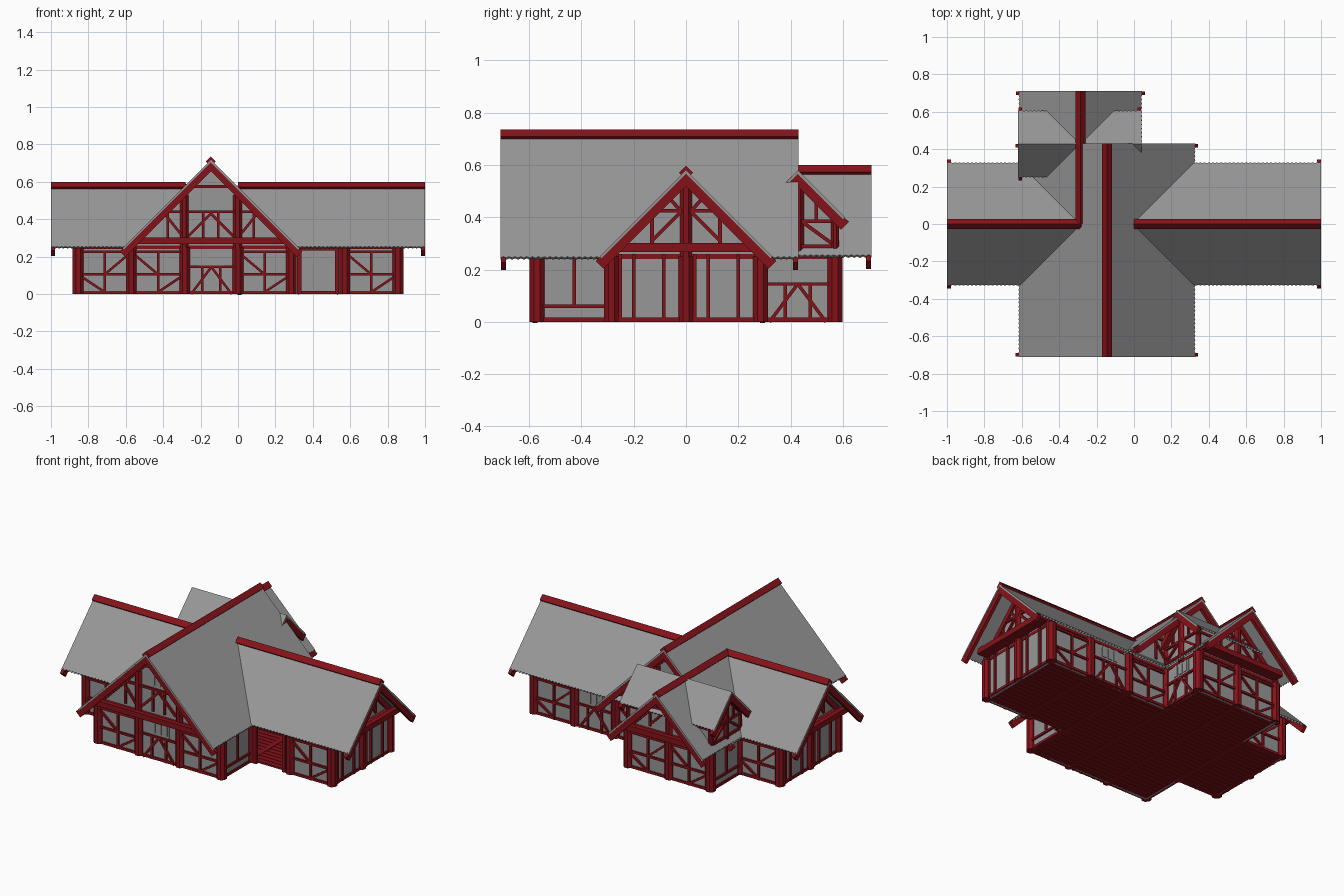
import bpy, bmesh, math
from mathutils import Vector as V
from collections import defaultdict

if "Cube" in bpy.data.objects:
    bpy.data.objects.remove(bpy.data.objects["Cube"])

red = bpy.data.materials.new("red_timber")
red.diffuse_color = (0.235, 0.006, 0.01, 1)
red.use_nodes = True
red.node_tree.nodes["Principled BSDF"].inputs["Base Color"].default_value = red.diffuse_color
grey = bpy.data.materials.new("grey_plaster")
grey.diffuse_color = (0.31, 0.31, 0.31, 1)
grey.use_nodes = True
grey.node_tree.nodes["Principled BSDF"].inputs["Base Color"].default_value = grey.diffuse_color
parts = defaultdict(bmesh.new)
Z = V((0, 0, 1))
U = 0.285                      # bay width


def beam(name, a, b, w, t, n):
    """Box from a to b, w wide across the plane with normal n, t thick along n."""
    bm, d = parts[name], (b - a).normalized()
    s = d.cross(n).normalized()
    vs = [bm.verts.new(p + s * i * w / 2 + n * j * t / 2)
          for p in (a, b) for i, j in ((-1, -1), (1, -1), (1, 1), (-1, 1))]
    for f in ((3, 2, 1, 0), (4, 5, 6, 7), (0, 1, 5, 4), (1, 2, 6, 5), (2, 3, 7, 6), (3, 0, 4, 7)):
        bm.faces.new([vs[i] for i in f])


def prism(name, pts, off):
    """Extrude a flat outline along off."""
    bm = parts[name]
    f = bm.faces.new([bm.verts.new(p) for p in pts])
    r = bmesh.ops.extrude_face_region(bm, geom=[f])
    bmesh.ops.translate(bm, vec=off, verts=[v for v in r["geom"] if isinstance(v, bmesh.types.BMVert)])


def post(x, y, z0, z1, r=0.031):
    prism("posts", [V((x + r * math.cos(a), y + r * math.sin(a), z0))
                    for a in [math.pi / 8 + k * math.pi / 4 for k in range(8)]], Z * (z1 - z0))


class Frame:
    """Wall plane: s along, z up, d outward."""
    def __init__(self, x, y, ux, uy):
        self.o, self.u, self.n = V((x, y, 0)), V((ux, uy, 0)).normalized(), V((uy, -ux, 0)).normalized()

    def p(self, s, z, d=0):
        return self.o + self.u * s + Z * z + self.n * d

    def beam(self, name, s0, z0, s1, z1, w=0.016, t=0.02, d=0.008):
        beam(name, self.p(s0, z0, d), self.p(s1, z1, d), w, t, self.n)

    def window(self, s, z):
        # three arched panes on a shallow panel
        self.beam("window_panels", s - 0.068, z, s + 0.068, z, 0.105, 0.012, 0.004)
        for k in (-1, 0, 1):
            c = s + k * 0.042
            arc = [(c + 0.015 * math.cos(a), z + 0.02 + 0.015 * math.sin(a))
                   for a in [i * math.pi / 6 for i in range(7)]]
            arc += [(c - 0.015, z - 0.038), (c + 0.015, z - 0.038)]
            prism("window_panes", [self.p(i, j, 0.01) for i, j in arc], self.n * 0.004)


# timber patterns: lines in bay units across, real height up
PAT = {
    "brace": [(0, .105, 1, .105), (0, .225, 1, .225), (.5, 0, .5, .225), (.5, .105, 1, .225), (0, .105, .5, .01)],
    "mirror": [(0, .105, 1, .105), (0, .225, 1, .225), (.5, 0, .5, .225), (.5, .105, 0, .225), (1, .105, .5, .01)],
    "fan": [(0, .145, 1, .145), (.5, .145, .12, 0), (.5, .145, .88, 0), (.33, 0, .33, .145), (.67, 0, .67, .145)],
    "studs": [(.12, 0, .12, .26), (.3, 0, .3, .26), (.7, 0, .7, .26)],
    "sill": [(0, .06, 1, .06), (.5, .06, .5, .26)],
    "door": [(.15, 0, .15, .25), (.86, 0, .86, .25), (.15, .243, .86, .243)],
}
# outline of the walls in bays, counter-clockwise, with one pattern per bay
WALLS = [((-3, -1), "brace"), ((-2, -1), "sill"), ((-2, -2), "mirror fan mirror"), ((1, -2), "sill"),
         ((1, -1), "door mirror"), ((3, -1), "studs studs"), ((3, 1), "brace fan mirror"),
         ((0, 1), "fan"), ((0, 2), "brace mirror"), ((-2, 2), "sill"), ((-2, 1), "brace"), ((-3, 1), "studs studs")]
for (c, pats), (e, _) in zip(WALLS, WALLS[1:] + WALLS[:1]):
    n = len(pats.split())
    ux, uy = (e[0] - c[0]) / n, (e[1] - c[1]) / n
    for k, pat in enumerate(pats.split()):
        f = Frame((c[0] + ux * k) * U, (c[1] + uy * k) * U, ux, uy)
        post(f.o.x, f.o.y, 0, 0.25)
        f.beam("wall_plates", 0, .25, U, .25, .018, .024, 0)
        if pat == "door":      # open doorway between two wall strips
            f.beam("wall_panels", 0, .13, .04, .13, .26, .014, 0)
            f.beam("wall_panels", .245, .13, U, .13, .26, .014, 0)
        else:
            f.beam("wall_panels", 0, .135, U, .135, .27, .014, 0)
            f.beam("sill_beams", 0, .008, U, .008, .016, .03, 0)
        if pat == "fan":
            f.window(U / 2, .205)
        for a, z0, b, z1 in PAT[pat]:
            f.beam("wall_braces", a * U, z0, b * U, z1, .022 if pat == "door" else .013)
        if pat == "studs":
            f.beam("shutter_panels", U * .36, .145, U * .63, .145, .25, .02, 0)

# plank floors on joists
for x0, x1, y0, y1 in ((-3, 3, -1, 1), (-2, 1, -2, -1), (-2, 0, 1, 2)):
    n = (y1 - y0) * 8
    for k in range(n):
        y = (y0 + (k + .5) * (y1 - y0) / n) * U
        beam("floor_planks", V((x0 * U, y, .007)), V((x1 * U, y, .007)), U / 8 - .004, .012, Z)
    for k in range(x1 - x0 + 1):
        beam("floor_joists", V(((x0 + k) * U, y0 * U, .008)), V(((x0 + k) * U, y1 * U, .008)), .03, .016, Z)


def roof(axis, c, rz, half, a, b, ridges):
    """Two slopes at 45 degrees with ragged eaves, plus folded ridge caps."""
    P = (lambda l, w, z: V((l, c + w, z))) if axis == "x" else (lambda l, w, z: V((c + w, l, z)))
    n = int((b - a) / .022) * 2
    bm = parts["roof_slopes"]
    for s in (-1, 1):
        out = [P(a, 0, rz), P(b, 0, rz)]
        for k in range(n, -1, -1):
            h = half - (.005 if k % 2 else 0)
            out.append(P(a + (b - a) * k / n, s * h, rz - h))
        face = bm.faces.new([bm.verts.new(p) for p in out])
        face.normal_update()
        if face.normal.z < 0:
            face.normal_flip()
    cap = [(0, .018), (.027, -.009), (.018, -.018), (0, 0), (-.018, -.018), (-.027, -.009)]
    for r0, r1 in ridges:
        prism("ridge_caps", [P(r0, w, rz + z) for w, z in cap], P(r1, 0, 0) - P(r0, 0, 0))


MX, BX, DY = -.145, -.287, .428
roof("x", 0, .58, .33, -1, 1, [(-1, -.28), (0, 1)])
roof("y", MX, .718, .473, -.71, .43, [(-.71, .43)])
roof("y", BX, .582, .33, 0, .71, [(0, .71)])
roof("x", DY, .58, .18, -.62, .04, [])


def gable(x, y, ux, uy, rz, half, hw, over, lines, kings, shelf=True):
    """Gable wall with timbers, jetty shelf and barge boards at distance over."""
    f = Frame(x, y, ux, uy)
    pts = [(-hw, .25), (hw, .25), (hw, rz - hw - .015), (0, rz - .015), (-hw, rz - hw - .015)]
    prism("gable_panels", [f.p(s, z, -.006) for s, z in pts], f.n * .012)
    for s in (-1, 1):
        f.beam("barge_boards", s * -.012, rz - .02, s * half, rz - half - .032, .042, .02, over - .0115)
        f.beam("gable_rafters", 0, rz - .04, s * hw, rz - hw - .04, .03, .04, 0)
        for a, z0, b, z1 in lines:
            f.beam("gable_braces", s * a, z0, s * b, z1, .014)
    for k in kings:
        q = f.p(k, 0)
        post(q.x, q.y, .25, rz - abs(k) - .045, .025)
    if shelf:
        f.beam("jetty_beams", -hw + .015, .288, hw - .015, .288, .026, .03, .065)
        f.beam("jetty_floors", -hw + .01, .275, hw - .01, .275, .016, .08, .04)
    return f


big = [(0, .44, .26, .44), (0, .575, .125, .575), (0, .43, .12, .31), (.16, .32, .24, .42),
       (.04, .3, .04, .44), (.23, .3, .23, .44)]
small = [(0, .425, .12, .425), (.02, .42, .13, .31), (.13, .3, .13, .425), (.02, .425, .07, .48)]
f = gable(MX, -2 * U, 1, 0, .718, .473, .428, .14, big, (-U / 2, U / 2))
f.window(0, .505)
gable(MX, U, -1, 0, .718, .473, .428, .145, big, (-U / 2, U / 2), False)
gable(3 * U, 0, 0, 1, .58, .33, U, .145, small, (0,))
gable(-3 * U, 0, 0, -1, .58, .33, U, .145, small, (0,))
gable(BX, 2 * U, -1, 0, .58, .33, U, .14, small, (0,))

# side dormers across the back wing
dorm = [(0, .29, .13, .29), (0, .385, .13, .385), (.02, .38, .13, .3), (.07, .385, .07, .46)]
gable(0, DY, 0, 1, .58, .18, U / 2, .04, dorm, (0,), False)
gable(-2 * U, DY, 0, -1, .58, .18, U / 2, .05, dorm, (0,), False)
for y, s in ((U, -1), (2 * U, 1)):
    c = Frame(0 if s > 0 else -2 * U, y, -s, 0)
    c.beam("dormer_cheeks", 0, .335, 2 * U, .335, .17, .012, 0)
    for k in (0, 2):
        post(c.p(k * U, 0).x, y, .27, .405, .016)
    for a, b in ((0, .16), (.41, .57)):
        c.beam("dormer_rails", a, .385, b, .385, .014, .02, .004)

# turn every collected part into an object
GREY = {"wall_panels", "gable_panels", "roof_slopes", "window_panels", "window_panes",
        "dormer_cheeks", "shutter_panels"}
for name, bm in parts.items():
    if name != "roof_slopes":
        bmesh.ops.recalc_face_normals(bm, faces=bm.faces)
    me = bpy.data.meshes.new(name)
    bm.to_mesh(me)
    bm.free()
    ob = bpy.data.objects.new(name, me)
    bpy.context.collection.objects.link(ob)
    me.materials.append(grey if name in GREY else red)
    if name == "roof_slopes":
        m = ob.modifiers.new("thickness", "SOLIDIFY")
        m.thickness, m.offset = .01, -1
